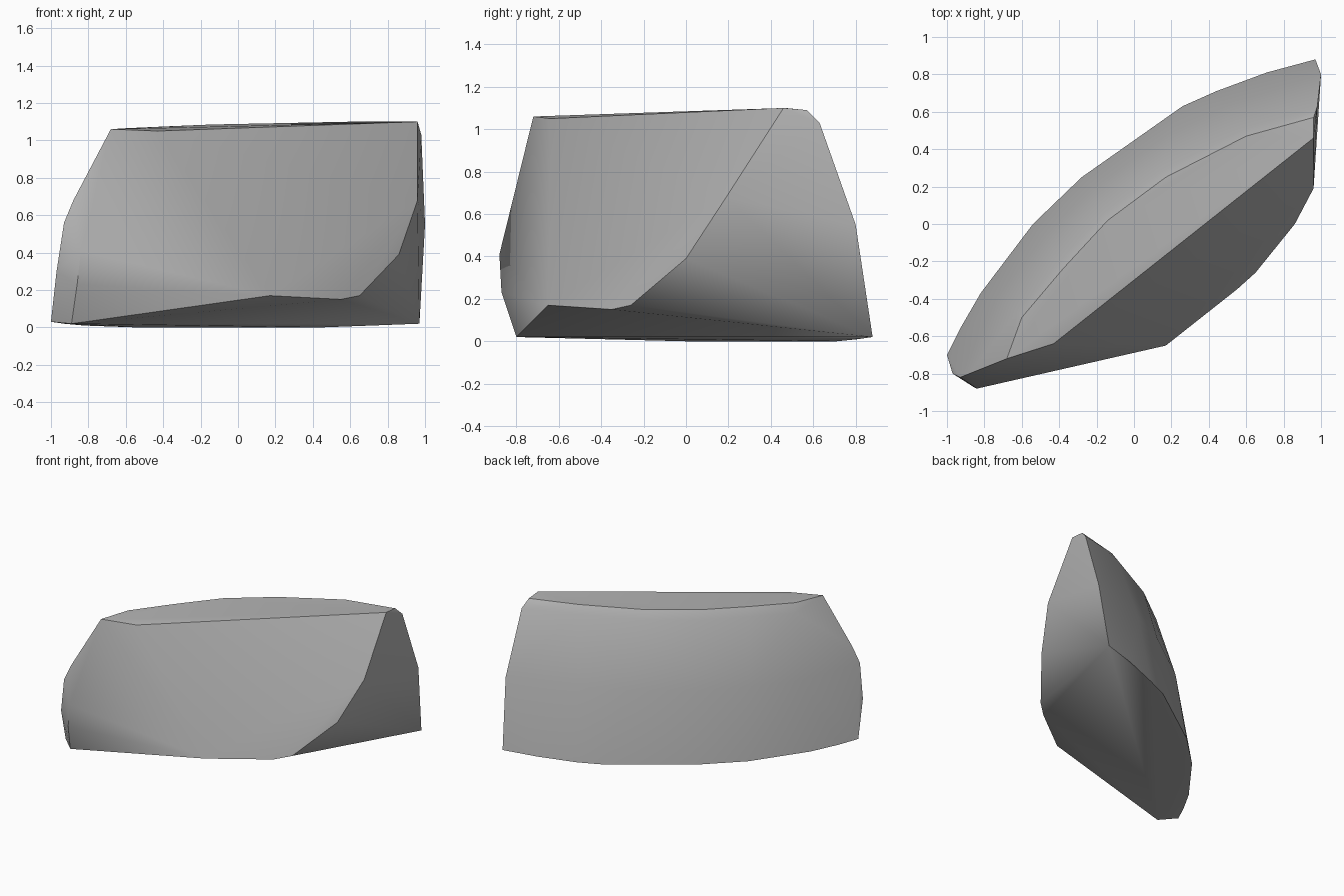
import bpy
import bmesh
import math
from mathutils import Vector

default_cube = bpy.data.objects.get("Cube")
if default_cube:
    bpy.data.objects.remove(default_cube, do_unlink=True)


def flat_material(name, color):
    material = bpy.data.materials.new(name)
    material.use_nodes = True
    material.diffuse_color = color
    material.node_tree.nodes["Principled BSDF"].inputs["Base Color"].default_value = color
    return material


def convex_solid(name, points, material):
    """Wrap the corner points in a convex skin, smooth with sharp breaks."""
    bm = bmesh.new()
    for point in points:
        bm.verts.new(point)
    result = bmesh.ops.convex_hull(bm, input=bm.verts)
    unused = {v for v in result["geom_interior"] if isinstance(v, bmesh.types.BMVert)}
    bmesh.ops.delete(bm, geom=list(unused), context="VERTS")
    bmesh.ops.recalc_face_normals(bm, faces=bm.faces)
    mesh = bpy.data.meshes.new(name)
    bm.to_mesh(mesh)
    bm.free()
    solid = bpy.data.objects.new(name, mesh)
    bpy.context.collection.objects.link(solid)
    mesh.materials.append(material)
    bpy.ops.object.select_all(action="DESELECT")
    solid.select_set(True)
    bpy.context.view_layer.objects.active = solid
    bpy.ops.object.shade_smooth_by_angle(angle=math.radians(38))
    return solid


# Back edge of the base, from the left-hand tip round to the right
base_edge = [(-1, -.7, .03), (-.93, -.56, .02), (-.82, -.37, .01), (-.54, 0, 0),
             (-.28, .25, 0), (.26, .63, 0), (.44, .71, 0), (.71, .81, .01),
             (.97, .88, .02)]

# Back edge of the top plateau, matched to the base
top_edge = [(-.66, -.67, 1.06), (-.6, -.5, 1.065), (-.38, -.24, 1.075),
            (-.14, .02, 1.085), (.17, .25, 1.09), (.6, .47, 1.1), (.96, .57, 1.09)]

# Front edge of the plateau
front_rim = [(-.68, -.72, 1.06), (-.43, -.64, 1.05), (.96, .46, 1.1)]

# Lower front edge and the edge climbing the right end
front_foot = [(.17, -.65, .17), (.55, -.35, .15), (.65, -.26, .17),
              (.86, 0, .39), (.96, .19, .68)]

# Blunt nose at the narrow end
nose = [(-.88, -.8, .68), (-.93, -.82, .56), (-.97, -.8, .3),
        (-.84, -.88, .41), (-.86, -.87, .23), (-.89, -.8, .02)]

# Corner of the right end
end_corner = [(1, .8, .55), (.98, .63, 1.03)]

# Slight bulge across the back and a worn lip under the plateau
outward = Vector((-.57, .82, 0))
bulge = []
for low, high in zip(base_edge[2:8], top_edge[1:]):
    middle = Vector(low).lerp(Vector(high), .5)
    bulge.append(middle + outward * .05)
lip = [Vector(p) + outward * .04 - Vector((0, 0, .06)) for p in top_edge[1:6]]

stone = flat_material("stone grey", (.45, .45, .45, 1))
convex_solid("boulder", base_edge + top_edge + front_rim + front_foot + nose
             + end_corner + bulge + lip, stone)
